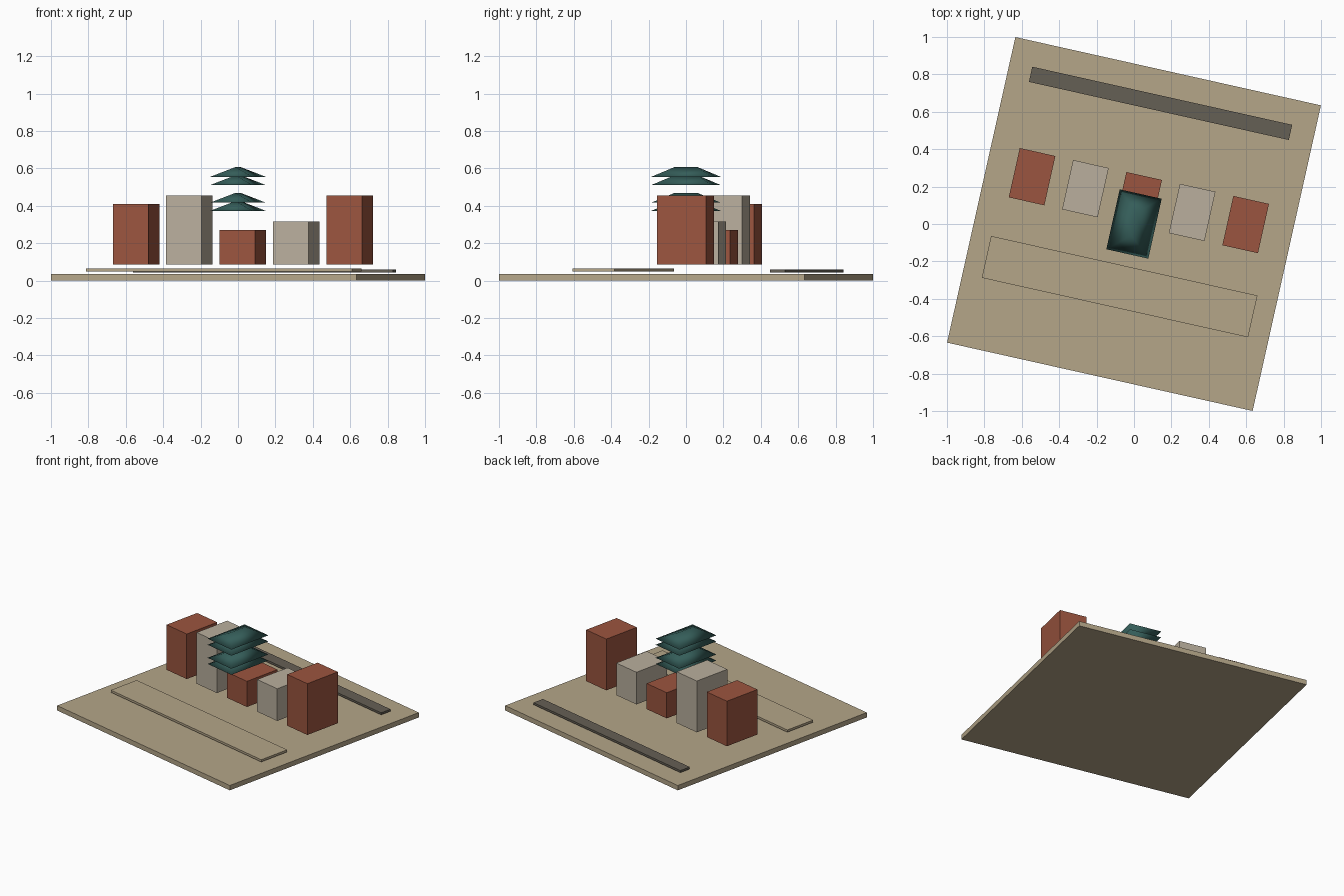
import bpy, bmesh, math
from mathutils import Matrix

if "Cube" in bpy.data.objects:
    bpy.data.objects.remove(bpy.data.objects["Cube"])

ROT = Matrix.Rotation(math.radians(-12.6), 4, 'Z')  # the whole plot is turned


def material(name, rgb):
    m = bpy.data.materials.new(name)
    m.diffuse_color = (*rgb, 1)
    m.use_nodes = True
    m.node_tree.nodes["Principled BSDF"].inputs["Base Color"].default_value = m.diffuse_color
    return m


SAND = material("sand", (0.46, 0.38, 0.25))
DARK = material("dark_stone", (0.13, 0.115, 0.09))
BRICK = material("brick", (0.33, 0.09, 0.05))
PLASTER = material("plaster", (0.49, 0.43, 0.34))
TEAL = material("teal_tile", (0.035, 0.11, 0.10))


def finish(name, bm, x, y, mat):
    bmesh.ops.recalc_face_normals(bm, faces=bm.faces)
    me = bpy.data.meshes.new(name)
    bm.to_mesh(me)
    bm.free()
    me.materials.append(mat)
    ob = bpy.data.objects.new(name, me)
    ob.matrix_world = Matrix.Translation((x, y, 0)) @ ROT
    bpy.context.collection.objects.link(ob)
    return ob


def box(name, x, y, w, d, z0, z1, mat):
    bm = bmesh.new()
    bmesh.ops.create_cube(bm, size=1)
    for v in bm.verts:
        v.co = (v.co.x * w, v.co.y * d, z0 if v.co.z < 0 else z1)
    return finish(name, bm, x, y, mat)


def hip_roof(name, w, d, ridge, z0, z1):
    bm = bmesh.new()
    a, b, c, e = [bm.verts.new((sx * w / 2, sy * d / 2, z0))
                  for sx, sy in ((-1, -1), (1, -1), (1, 1), (-1, 1))]
    r0, r1 = [bm.verts.new((0, s * ridge / 2, z1)) for s in (-1, 1)]
    for f in ((a, b, c, e), (a, b, r0), (b, c, r1, r0), (c, e, r1), (e, a, r0, r1)):
        bm.faces.new(f).smooth = True
    return finish(name, bm, 0, 0, TEAL)


# Ground and raised strips
box("ground_slab", 0, 0, 1.674, 1.674, 0, 0.035, SAND)
box("back_wall_strip", 0.142, 0.645, 1.424, 0.083, 0.043, 0.058, DARK)
box("front_pavement", -0.077, -0.335, 1.459, 0.229, 0.048, 0.064, SAND)

# Row of buildings
row = ((-0.545, 0.253, 0.41, BRICK), (-0.260, 0.189, 0.455, PLASTER),
       (0.025, 0.125, 0.27, BRICK), (0.311, 0.062, 0.317, PLASTER),
       (0.597, -0.003, 0.455, BRICK))
for i, (x, y, top, mat) in enumerate(row, 1):
    box(f"building_{i}", x, y, 0.195, 0.27, 0.085, top, mat)

# Stacked hip roofs
for i, z in enumerate((0.373, 0.417, 0.511, 0.555), 1):
    hip_roof(f"roof_tier_{i}", 0.23, 0.328, 0.125, z, z + 0.052)
